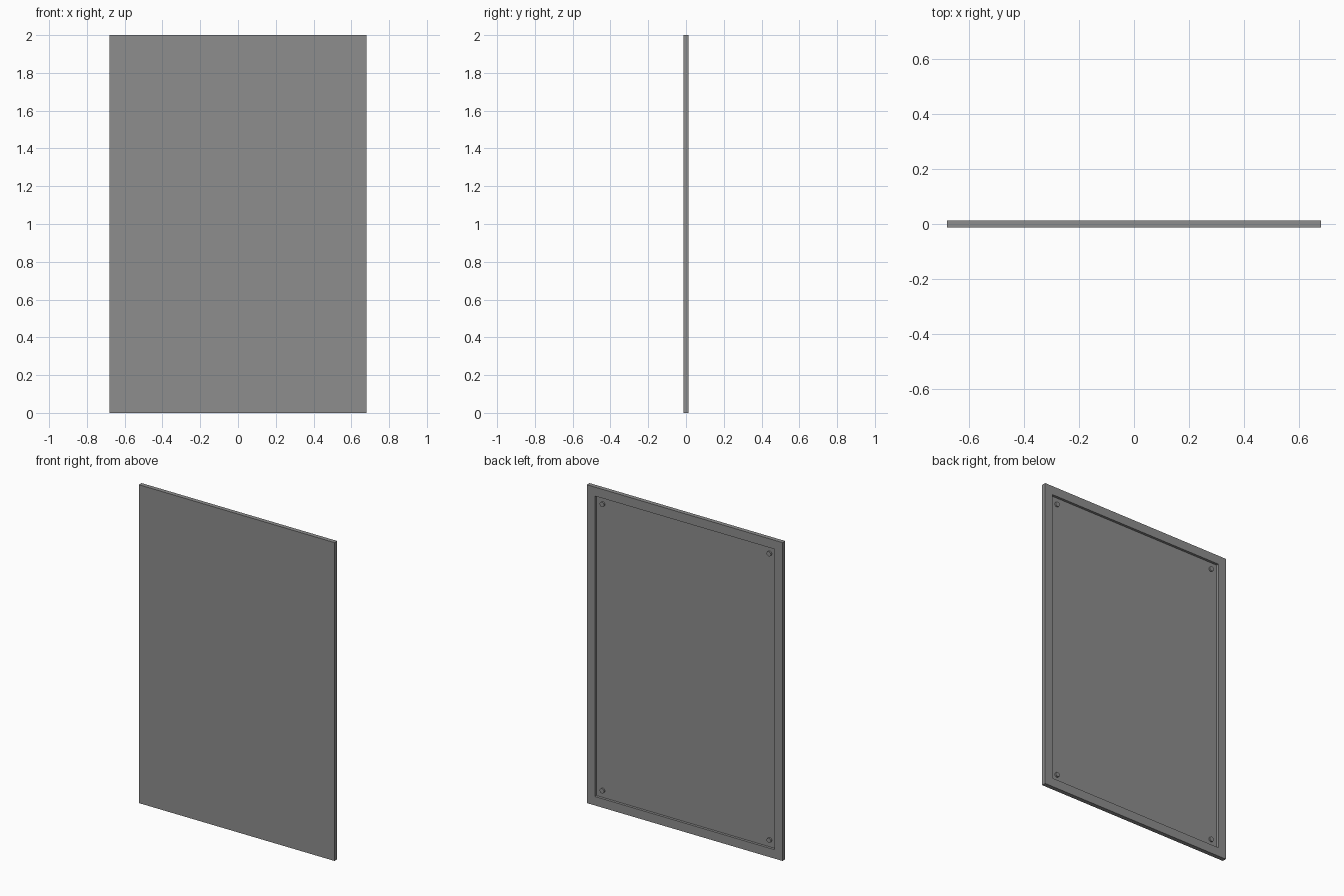
import bpy
import bmesh
from math import radians
from mathutils import Vector

cube = bpy.data.objects.get("Cube")
if cube:
    bpy.data.objects.remove(cube, do_unlink=True)

WIDTH, HEIGHT, THICK = 1.36, 2.0, 0.027
RIM, RECESS = 0.056, 0.016
PEG_INSET, PEG_RADIUS, PEG_HEIGHT = 0.1, 0.015, 0.01

grey = bpy.data.materials.new("mid_grey")
grey.use_nodes = True
colour = (0.27, 0.27, 0.27, 1)
grey.diffuse_color = colour
grey.node_tree.nodes["Principled BSDF"].inputs["Base Color"].default_value = colour

# Flat panel with a shallow tray sunk into its back face
bm = bmesh.new()
bmesh.ops.create_cube(bm, size=1)
bmesh.ops.scale(bm, vec=(WIDTH, THICK, HEIGHT), verts=bm.verts)
bmesh.ops.translate(bm, vec=(0, 0, HEIGHT / 2), verts=bm.verts)
bm.normal_update()
back = max(bm.faces, key=lambda f: f.normal.y)
bmesh.ops.inset_region(bm, faces=[back], thickness=RIM, use_even_offset=True)
floor = bmesh.ops.extrude_discrete_faces(bm, faces=[back])["faces"][0]
bmesh.ops.translate(bm, vec=Vector((0, -RECESS, 0)), verts=floor.verts)
bmesh.ops.recalc_face_normals(bm, faces=bm.faces)
mesh = bpy.data.meshes.new("panel")
bm.to_mesh(mesh)
bm.free()
mesh.materials.append(grey)
panel = bpy.data.objects.new("panel", mesh)
bpy.context.collection.objects.link(panel)

# Round peg in each corner of the tray
floor_y = THICK / 2 - RECESS
for side, x in (("right", -1), ("left", 1)):
    for level, z in (("lower", PEG_INSET), ("upper", HEIGHT - PEG_INSET)):
        bpy.ops.mesh.primitive_cylinder_add(
            vertices=20, radius=PEG_RADIUS, depth=PEG_HEIGHT,
            location=(x * (WIDTH / 2 - PEG_INSET), floor_y + PEG_HEIGHT / 2, z),
            rotation=(radians(90), 0, 0))
        peg = bpy.context.object
        peg.name = f"{level}_{side}_peg"
        peg.data.materials.append(grey)
        bpy.ops.object.shade_smooth_by_angle(angle=radians(30))
